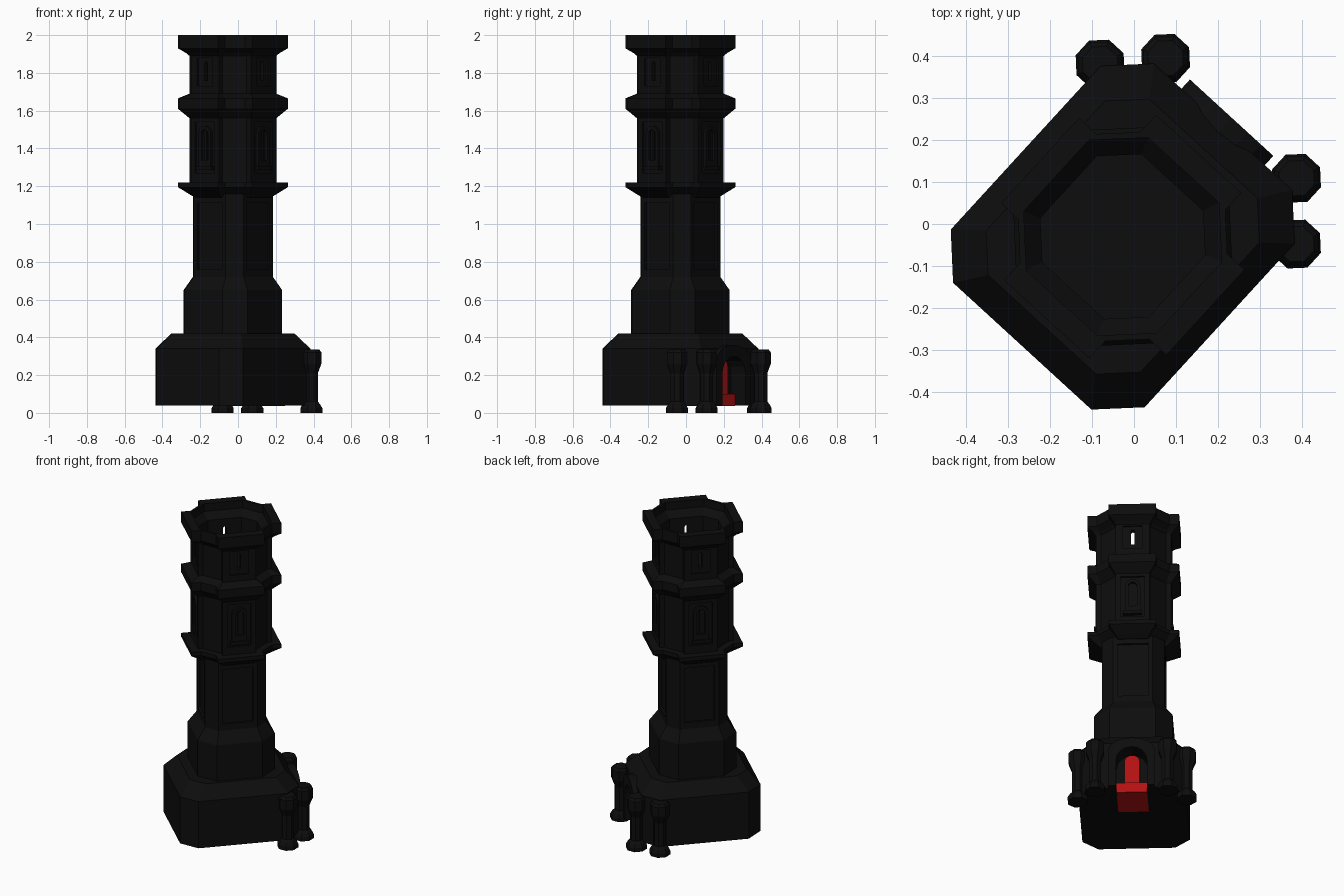
import bpy, bmesh, math
from mathutils import Matrix

cube = bpy.data.objects.get("Cube")
if cube:
    bpy.data.objects.remove(cube, do_unlink=True)

# The tower stands turned, with its doorway along local +x
PLACE = Matrix.Translation((-0.027, -0.03, 0)) @ Matrix.Rotation(math.radians(47.5), 4, 'Z')


def material(name, color):
    m = bpy.data.materials.new(name)
    m.use_nodes = True
    m.diffuse_color = (*color, 1)
    m.node_tree.nodes["Principled BSDF"].inputs["Base Color"].default_value = (*color, 1)
    return m


BLACK = material("black stone", (0.004, 0.004, 0.004))
RED = material("red door", (0.45, 0.006, 0.006))


def loft(name, rings, mat=BLACK, matrix=Matrix()):
    """Skin a list of equal-length rings of 3D points and close both ends."""
    bm = bmesh.new()
    loops = [[bm.verts.new(p) for p in ring] for ring in rings]
    for lo, hi in zip(loops, loops[1:]):
        for i in range(len(lo)):
            j = (i + 1) % len(lo)
            bm.faces.new((lo[i], lo[j], hi[j], hi[i]))
    bm.faces.new(loops[0][::-1])
    bm.faces.new(loops[-1])
    bmesh.ops.recalc_face_normals(bm, faces=bm.faces)
    mesh = bpy.data.meshes.new(name)
    bm.to_mesh(mesh)
    bm.free()
    mesh.transform(PLACE @ matrix)
    mesh.materials.append(mat)
    obj = bpy.data.objects.new(name, mesh)
    bpy.context.collection.objects.link(obj)
    return obj


def octagon(z, ax, ay, c):
    """Chamfered rectangle with half sizes ax, ay and chamfer c."""
    return [(ax, c - ay, z), (ax, ay - c, z), (ax - c, ay, z), (c - ax, ay, z),
            (-ax, ay - c, z), (-ax, c - ay, z), (c - ax, -ay, z), (ax - c, -ay, z)]


def notched(z, a, b, n):
    """Cross-like plan: four projecting faces with chamfered notches between."""
    quarter = [(a, -b), (a, b), (n, b), (b, n)]
    pts = []
    for x, y in quarter[0:3] + quarter[3:]:
        pts.append((x, y))
    ring = []
    for k in range(4):
        c, s = round(math.cos(k * math.pi / 2)), round(math.sin(k * math.pi / 2))
        ring += [(x * c - y * s, x * s + y * c, z) for x, y in pts]
    return ring


def arch(name, side, width, z0, z1, d0, d1, mat=BLACK, rise=1.0):
    """Prism with a rounded top, pushed out through one of the four faces."""
    w = width / 2
    spring = z1 - w * rise
    prof = [(-w, z0), (w, z0)]
    if rise:
        prof += [(w * math.cos(t * math.pi / 8), spring + w * rise * math.sin(t * math.pi / 8))
                 for t in range(9)]
    else:
        prof += [(w, z1), (-w, z1)]
    rings = [[(d, y, z) for y, z in prof] for d in (d0, d1)]
    return loft(name, rings, mat, Matrix.Rotation(side * math.pi / 2, 4, 'Z'))


def cut(obj, *cutters):
    for c in cutters:
        c.hide_render = True
        mod = obj.modifiers.new("cut", 'BOOLEAN')
        mod.operation = 'DIFFERENCE'
        mod.solver = 'EXACT'
        mod.object = c
        bpy.context.view_layer.objects.active = obj
        bpy.ops.object.modifier_apply(modifier=mod.name)
        bpy.data.objects.remove(c, do_unlink=True)


# Wide base with a sloped shoulder and a doorway
base = loft("base", [octagon(0.04, 0.355, 0.314, 0.09), octagon(0.34, 0.355, 0.314, 0.09),
                     octagon(0.42, 0.285, 0.25, 0.075)])
cut(base, arch("cutter", 0, 0.18, 0.0, 0.30, 0.28, 0.5))

# Door frame, red door and its step
frame = arch("door_frame", 0, 0.27, 0.04, 0.36, 0.30, 0.385, rise=0.6)
cut(frame, arch("cutter", 0, 0.18, 0.0, 0.30, 0.2, 0.5))
arch("door", 0, 0.09, 0.045, 0.29, 0.27, 0.30, RED)
arch("door_step", 0, 0.178, 0.036, 0.10, 0.08, 0.31, RED, rise=0)

# Paired columns on the chamfers beside the door
column_profile = [(0, 0.062), (0.025, 0.062), (0.045, 0.05), (0.06, 0.037), (0.21, 0.037),
                  (0.26, 0.057), (0.32, 0.057), (0.335, 0.045)]
for side in (-1, 1):
    for n, (x, y) in enumerate([(0.383, 0.212), (0.267, 0.318)]):
        rings = [[(x + r * math.cos((k + 0.5) * math.pi / 4),
                   y * side + r * math.sin((k + 0.5) * math.pi / 4), z) for k in range(8)]
                 for z, r in column_profile]
        loft(f"{'left' if side > 0 else 'right'}_column_{n + 1}", rings)

# Plinth and plain shaft with recessed panels
loft("plinth", [octagon(0.40, 0.23, 0.23, 0.095), octagon(0.65, 0.23, 0.23, 0.095),
                octagon(0.72, 0.182, 0.182, 0.067)])
shaft = loft("shaft", [octagon(0.70, 0.182, 0.182, 0.067), octagon(1.16, 0.182, 0.182, 0.067)])
cut(shaft, *[arch("cutter", s, 0.18, 0.76, 1.11, 0.168, 0.3, rise=0) for s in range(4)])

# Lower flared ledge
BODY, LEDGE = (0.22, 0.10, 0.19), (0.268, 0.138, 0.212)
loft("lower_ledge", [notched(1.14, 0.19, 0.09, 0.165), notched(1.155, 0.215, 0.10, 0.185),
                     notched(1.195, *LEDGE), notched(1.22, *LEDGE)])

# Middle storey with framed windows
middle = loft("middle_storey", [notched(1.21, *BODY), notched(1.60, *BODY)])
cut(middle, *[arch("cutter", s, 0.14, 1.27, 1.54, 0.208, 0.3, rise=0) for s in range(4)])
for s in range(4):
    surround = arch(f"window_frame_{s + 1}", s, 0.09, 1.30, 1.52, 0.19, 0.224)
    cut(surround, arch("cutter", s, 0.05, 1.34, 1.50, 0.205, 0.3))
    arch(f"window_bar_{s + 1}", s, 0.016, 1.34, 1.49, 0.2, 0.214, rise=0)
    arch(f"window_sill_{s + 1}", s, 0.11, 1.285, 1.305, 0.19, 0.232, rise=0)

# Upper ledge
loft("upper_ledge", [notched(1.56, *BODY), notched(1.61, *LEDGE), notched(1.665, *LEDGE),
                     notched(1.69, *BODY)])

# Open top storey with slit windows and a flared parapet
top = loft("top_storey", [notched(1.62, *BODY), notched(1.89, *BODY), notched(1.905, 0.235, 0.11, 0.197),
                          notched(1.93, *LEDGE), notched(2.0, *LEDGE)])
cut(top, loft("cutter", [octagon(1.70, 0.175, 0.175, 0.075), octagon(1.91, 0.175, 0.175, 0.075),
                         octagon(1.95, 0.215, 0.215, 0.10), octagon(2.1, 0.215, 0.215, 0.10)]))
cut(top, *[arch("cutter", s, 0.11, 1.73, 1.88, 0.21, 0.3, rise=0) for s in range(4)])
cut(top, *[arch("cutter", s, 0.02, 1.76, 1.86, 0.1, 0.4) for s in range(4)])
